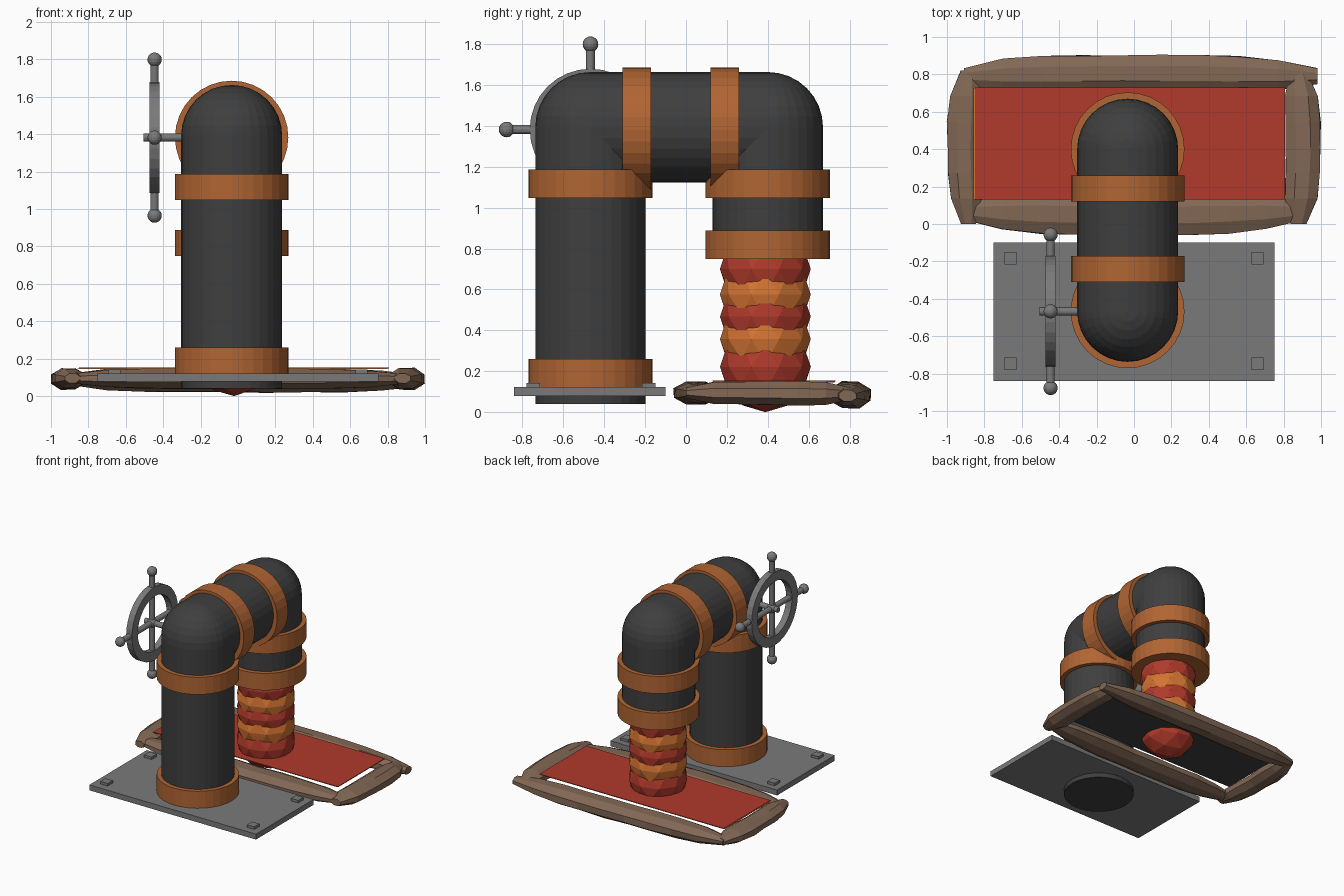
import bpy, bmesh, math, random
from mathutils import Vector, Matrix

if "Cube" in bpy.data.objects:
    bpy.data.objects.remove(bpy.data.objects["Cube"])

random.seed(4)


def srgb(r, g, b):
    return tuple((c / 255 / 12.92) if c < 11 else ((c / 255 + 0.055) / 1.055) ** 2.4 for c in (r, g, b)) + (1,)


def material(name, *rgb):
    m = bpy.data.materials.new(name)
    m.diffuse_color = srgb(*rgb)
    m.use_nodes = True
    m.node_tree.nodes["Principled BSDF"].inputs["Base Color"].default_value = m.diffuse_color
    return m


IRON = material("dark iron", 63, 63, 63)
COPPER = material("copper", 177, 101, 51)
STEEL = material("grey steel", 122, 122, 122)
RED = material("lava red", 177, 58, 43)
ORANGE = material("lava orange", 212, 116, 50)
ROCK = material("brown rock", 130, 104, 85)


def finish(name, bm, mat):
    bmesh.ops.recalc_face_normals(bm, faces=bm.faces)
    me = bpy.data.meshes.new(name)
    bm.to_mesh(me)
    bm.free()
    me.materials.append(mat)
    ob = bpy.data.objects.new(name, me)
    bpy.context.collection.objects.link(ob)
    return ob


def box(name, lo, hi, mat):
    lo, hi = Vector(lo), Vector(hi)
    bm = bmesh.new()
    bmesh.ops.create_cube(bm, size=1, matrix=Matrix.Translation((lo + hi) / 2)
                          @ Matrix.Diagonal((*(hi - lo), 1)))
    return finish(name, bm, mat)


def rod(name, a, b, r, mat, sides=32):
    a, b = Vector(a), Vector(b)
    d = b - a
    bm = bmesh.new()
    rot = d.to_track_quat('Z', 'Y').to_matrix().to_4x4()
    bmesh.ops.create_cone(bm, cap_ends=True, segments=sides, radius1=r, radius2=r,
                          depth=d.length, matrix=Matrix.Translation((a + b) / 2) @ rot)
    return finish(name, bm, mat)


def ball(name, c, r, mat, u=32, v=16):
    bm = bmesh.new()
    bmesh.ops.create_uvsphere(bm, u_segments=u, v_segments=v, radius=r,
                              matrix=Matrix.Translation(c))
    return finish(name, bm, mat)


# Main pipe: riser, bridge, downspout and rounded elbows
X, YF, YB, ZT, R, RC = -0.034, -0.467, 0.40, 1.393, 0.27, 0.304
rod("front_pipe", (X, YF, 0.04), (X, YF, ZT), R, IRON)
rod("bridge_pipe", (X, YF, ZT), (X, YB, ZT), R, IRON)
rod("back_pipe", (X, YB, 0.77), (X, YB, ZT), R, IRON)
for n, y in (("front", YF), ("back", YB)):
    ball(n + "_elbow", (X, y, ZT), R, IRON)

# Copper collars
for i, (y, z0, z1) in enumerate([(YF, 0.10, 0.26), (YF, 1.047, 1.187),
                                 (YB, 0.75, 0.888), (YB, 1.047, 1.187)]):
    rod(f"upright_collar_{i}", (X, y, z0), (X, y, z1), RC, COPPER)
for i, y in enumerate((-0.31, 0.12)):
    rod(f"bridge_collar_{i}", (X, y, 1.383), (X, y + 0.14, 1.383), RC - 0.001, COPPER)

# Base plate with bolts
box("base_plate", (-0.75, -0.84, 0.078), (0.75, -0.10, 0.122), STEEL)
for i, (x, y) in enumerate([(sx * 0.66, y) for sx in (-1, 1) for y in (-0.747, -0.183)]):
    box(f"bolt_{i}", (x - 0.033, y - 0.033, 0.11), (x + 0.033, y + 0.033, 0.143), STEEL)

# Valve wheel: rectangular-section ring, spokes, knobs and axle
C = Vector((-0.446, -0.467, 1.382))
bm = bmesh.new()
N = 32
rings = []
for i in range(N):
    a = 2 * math.pi * i / N
    rings.append([bm.verts.new(C + Vector((dx, r * math.cos(a), r * math.sin(a))))
                  for r, dx in ((0.297, -0.026), (0.297, 0.026), (0.222, 0.026), (0.222, -0.026))])
for i in range(N):
    p, q = rings[i], rings[(i + 1) % N]
    for j in range(4):
        k = (j + 1) % 4
        bm.faces.new((p[j], p[k], q[k], q[j]))
finish("valve_wheel", bm, STEEL)
for n, d in (("upright", Vector((0, 0, 0.417))), ("level", Vector((0, 0.41, 0)))):
    rod(n + "_spoke", C - d, C + d, 0.022, STEEL, 12)
    for s in (-1, 1):
        ball(f"{n}_knob_{s}", C + s * d, 0.038, STEEL, 16, 10)
ball("wheel_hub", C, 0.038, STEEL, 16, 10)
rod("valve_axle", C - Vector((0.06, 0, 0)), C + Vector((0.2, 0, 0)), 0.022, STEEL, 12)

# Pouring lava: stacked low-poly blobs in alternating colours
for i, z in enumerate((0.222, 0.357, 0.467, 0.575, 0.70)):
    bm = bmesh.new()
    bmesh.ops.create_icosphere(bm, subdivisions=2, radius=0.222,
                               matrix=Matrix.Translation((-0.02, 0.388, z)))
    finish(f"lava_blob_{i}", bm, (RED, ORANGE)[i % 2])

# Lava pool: thin red sheet over orange, dark underside
box("pool_underside", (-0.85, 0.135, 0.145), (0.80, 0.725, 0.148), IRON)
box("pool_edge", (-0.857, 0.132, 0.148), (0.808, 0.728, 0.151), ORANGE)
box("pool_surface", (-0.85, 0.13, 0.151), (0.808, 0.73, 0.154), RED)


# Rock rim: four lumpy tapered logs, bowed outwards
def log(name, a, b, half_w, half_h, segs, bow=0.0, tip=0.45):
    a, b = Vector(a), Vector(b)
    side = (b - a).normalized().cross(Vector((0, 0, 1)))
    bm = bmesh.new()
    loops = []
    for i in range(segs + 1):
        t = i / segs
        s = abs(2 * t - 1)
        f = max(tip, math.sqrt(1 - s ** 5)) * random.uniform(0.95, 1.04)
        c = a.lerp(b, t) + side * bow * (1 - s * s)
        loop = []
        for j in range(8):
            ang = 2 * math.pi * (j + 0.5) / 8
            k = f * random.uniform(0.98, 1.06) * 1.03
            loop.append(bm.verts.new(c + side * half_w * k * math.cos(ang)
                                     + Vector((0, 0, half_h * k * math.sin(ang)))))
        loops.append(loop)
    for p, q in zip(loops, loops[1:]):
        for j in range(8):
            k = (j + 1) % 8
            bm.faces.new((p[j], p[k], q[k], q[j]))
    bm.faces.new(loops[0])
    bm.faces.new(loops[-1])
    finish(name, bm, ROCK)


log("front_rim", (-0.91, 0.07, 0.095), (0.91, 0.07, 0.092), 0.11, 0.055, 9, 0.022)
log("back_rim", (0.98, 0.79, 0.08), (-0.91, 0.79, 0.09), 0.10, 0.066, 9, 0.016)
log("left_rim", (-0.885, 0.82, 0.09), (-0.885, 0.0, 0.095), 0.092, 0.058, 6, 0.025)
log("right_rim", (0.88, 0.0, 0.095), (0.88, 0.82, 0.09), 0.094, 0.058, 6, 0.025)
